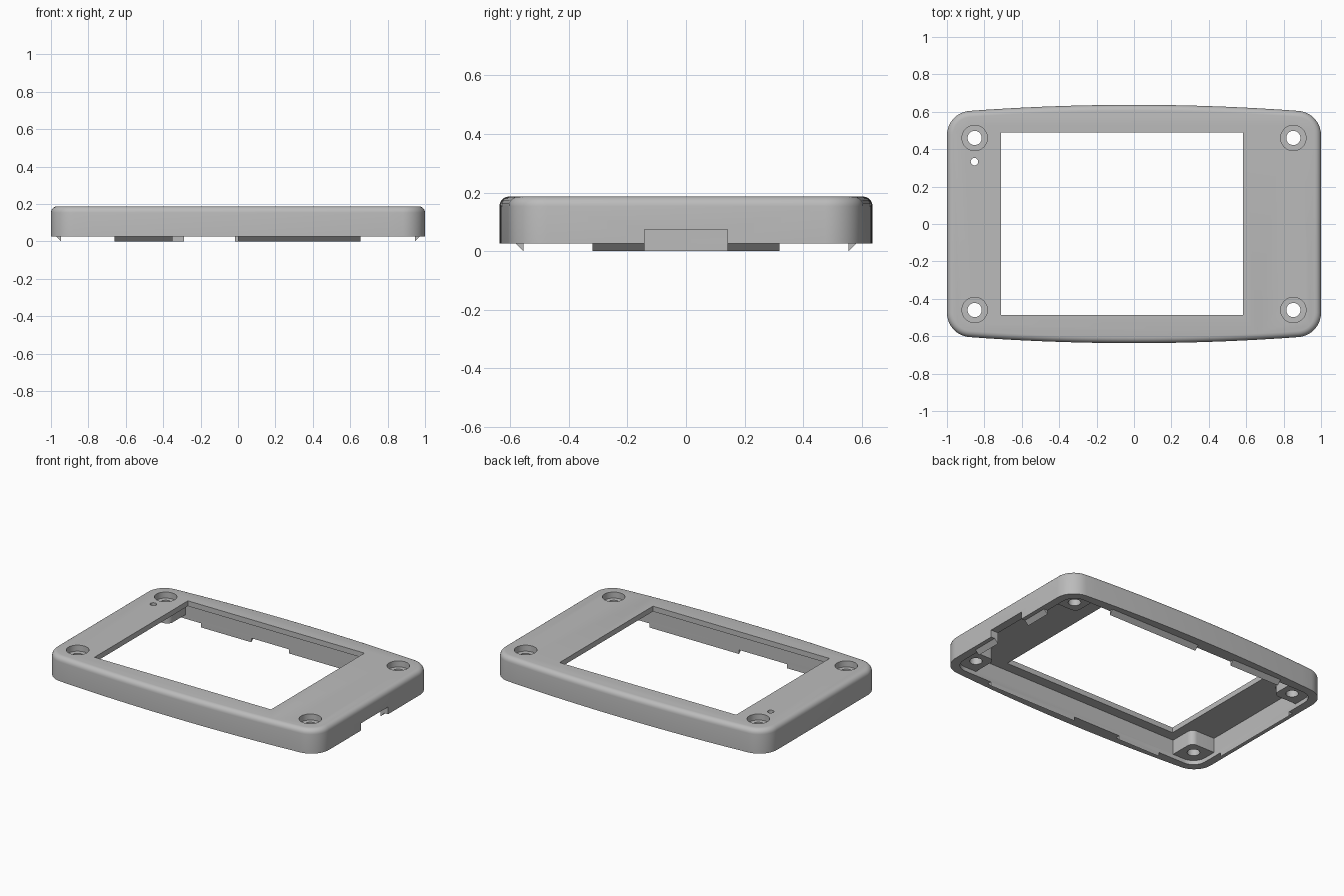
import bpy, bmesh, math
from mathutils import Matrix, Vector

cube = bpy.data.objects.get("Cube")
if cube:
    bpy.data.objects.remove(cube, do_unlink=True)

grey = bpy.data.materials.new("plain grey")
grey.use_nodes = True
colour = (0.5, 0.5, 0.5, 1)
grey.diffuse_color = colour
grey.node_tree.nodes["Principled BSDF"].inputs["Base Color"].default_value = colour

RIM, TOP, PLATE = 0.027, 0.187, 0.152   # rim underside, top face, top plate underside
WALL_X, WALL_Y = 0.946, 0.555           # inner wall faces


def prism(name, points, z0, z1, matrix=None, top_bevel=0):
    """Extrude a closed outline from z0 to z1."""
    bm = bmesh.new()
    base = bm.faces.new([bm.verts.new((x, y, z0)) for x, y in points])
    new = bmesh.ops.extrude_face_region(bm, geom=[base])["geom"]
    bmesh.ops.translate(bm, verts=[v for v in new if isinstance(v, bmesh.types.BMVert)],
                        vec=(0, 0, z1 - z0))
    bmesh.ops.recalc_face_normals(bm, faces=bm.faces)
    if top_bevel:
        edges = [e for e in bm.edges if all(abs(v.co.z - z1) < 1e-5 for v in e.verts)]
        bmesh.ops.bevel(bm, geom=edges, offset=top_bevel, segments=5, profile=0.5,
                        affect="EDGES", clamp_overlap=True)
    if matrix:
        bm.transform(matrix)
        bmesh.ops.recalc_face_normals(bm, faces=bm.faces)
    mesh = bpy.data.meshes.new(name)
    bm.to_mesh(mesh)
    bm.free()
    mesh.materials.append(grey)
    obj = bpy.data.objects.new(name, mesh)
    bpy.context.collection.objects.link(obj)
    return obj


def arc(cx, cy, r, start, end, steps):
    angles = [math.radians(start + (end - start) * i / steps) for i in range(steps + 1)]
    return [(cx + r * math.cos(a), cy + r * math.sin(a)) for a in angles]


def circle(cx, cy, r, steps=40):
    return arc(cx, cy, r, 0, 360, steps)[:-1]


def rectangle(x0, x1, y0, y1):
    return [(x0, y0), (x1, y0), (x1, y1), (x0, y1)]


def combine(target, tool, operation):
    """Apply a boolean and remove the tool."""
    mod = target.modifiers.new("combine", "BOOLEAN")
    mod.operation, mod.object, mod.solver = operation, tool, "EXACT"
    bpy.context.view_layer.objects.active = target
    bpy.ops.object.modifier_apply(modifier=mod.name)
    bpy.data.objects.remove(tool, do_unlink=True)


# Outer shell: straight ends, round corners and gently bowed long sides
corner = arc(0.87, 0.475, 0.13, 0, 85, 10)
end_x, end_y = corner[-1]
bow = []
for i in range(1, 24):
    x = end_x * (1 - i / 12)
    bow.append((x, 0.637 - (0.637 - end_y) * (x / end_x) ** 2))
half = corner + bow + [(-x, y) for x, y in reversed(corner)]
outline = half + [(-x, -y) for x, y in half]
shell = prism("case_shell", outline, RIM, TOP, top_bevel=0.033)

# Hollow underside
r = 0.09
cavity = []
for sx, sy, start in ((1, 1, 0), (-1, 1, 90), (-1, -1, 180), (1, -1, 270)):
    cavity += arc(sx * (WALL_X - r), sy * (WALL_Y - r), r, start, start + 90, 8)
combine(shell, prism("cavity_cutter", cavity, -0.1, PLATE), "DIFFERENCE")

# Screw bosses in the corners, rounded on the inner side
screws = [(sx * 0.852, sy * 0.46) for sx in (-1, 1) for sy in (-1, 1)]
for x, y in screws:
    sx, sy = math.copysign(1, x), math.copysign(1, y)
    size = 0.08
    shape = [(0.1, 0.1), (-size, 0.1)] + arc(-size / 2, -size / 2, size / 2, 180, 270, 8) + [(0.1, -size)]
    boss = prism("boss", [(x + sx * px, y + sy * py) for px, py in shape], 0.055, PLATE + 0.01)
    combine(shell, boss, "UNION")

# Screw holes with counterbores
for x, y in screws:
    combine(shell, prism("bore_cutter", circle(x, y, 0.068), TOP - 0.04, 0.3), "DIFFERENCE")
    combine(shell, prism("hole_cutter", circle(x, y, 0.038), -0.1, 0.3), "DIFFERENCE")

# Small indicator hole, display window and end notch
combine(shell, prism("indicator_cutter", circle(-0.853, 0.333, 0.02, 24), -0.1, 0.3), "DIFFERENCE")
combine(shell, prism("window_cutter", rectangle(-0.71, 0.583, -0.487, 0.49), -0.1, 0.3), "DIFFERENCE")
combine(shell, prism("notch_cutter", rectangle(0.9, 1.1, -0.141, 0.141), -0.1, 0.075), "DIFFERENCE")

bpy.ops.object.select_all(action="DESELECT")
shell.select_set(True)
bpy.context.view_layer.objects.active = shell
bpy.ops.object.shade_smooth_by_angle(angle=math.radians(30))


# Wedge-shaped locating tabs below the rim
def tab(name, outward, wall, start, end):
    out, up = Vector(outward), Vector((0, 0, 1))
    along = out.cross(up)
    matrix = Matrix((out, up, along)).transposed().to_4x4()
    sign = along.x + along.y
    t0, t1 = sorted((start * sign, end * sign))
    prism(name, [(wall, 0), (wall + RIM, RIM), (wall, RIM)], t0, t1, matrix)


tab("front_tab_short", (0, -1, 0), WALL_Y, -0.66, -0.35)
tab("front_tab_long", (0, -1, 0), WALL_Y, 0, 0.655)
tab("back_tab_short", (0, 1, 0), WALL_Y, -0.66, -0.29)
tab("back_tab_long", (0, 1, 0), WALL_Y, -0.015, 0.655)
tab("right_end_tab", (-1, 0, 0), WALL_X, -0.32, 0.32)
tab("left_end_tab_front", (1, 0, 0), WALL_X, -0.32, -0.141)
tab("left_end_tab_back", (1, 0, 0), WALL_X, 0.141, 0.32)
